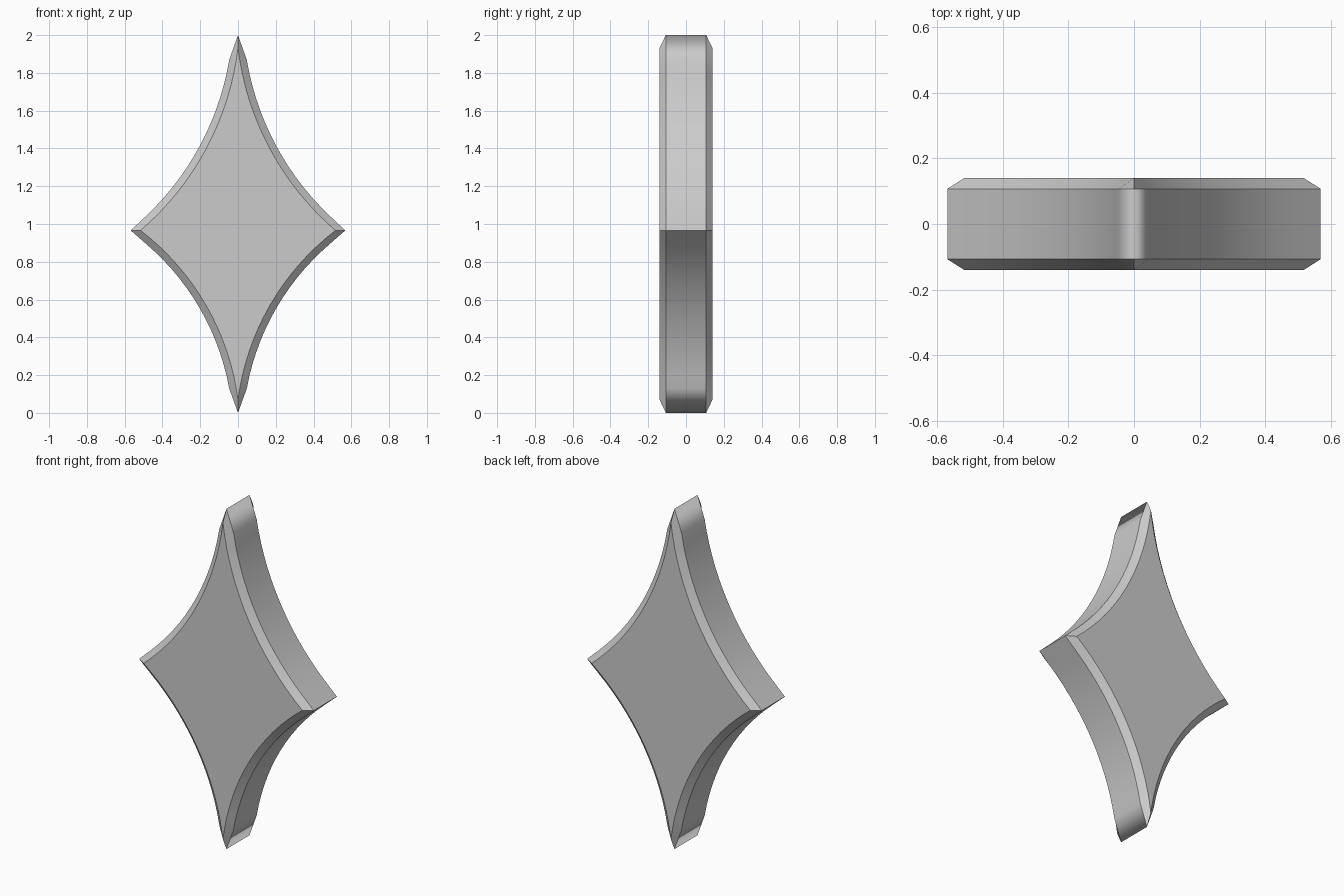
import bpy, bmesh, math
from mathutils import Vector

if "Cube" in bpy.data.objects:
    bpy.data.objects.remove(bpy.data.objects["Cube"])

N = 16            # segments per concave arc
SAG = 0.103       # how far each arc bows inward
BEVEL = 0.037     # bevel width seen from the front
Y_RIM, Y_FACE = 0.107, 0.14


def arc(a, b):
    """Circular arc from a to b bowing toward the centre; returns points and outward normals."""
    a, b = Vector(a), Vector(b)
    half = (b - a).length / 2
    along = (b - a).normalized()
    out = Vector((-along.y, along.x))
    if out.dot(a + b - Vector((0, 2))) < 0:
        out = -out
    radius = (half * half + SAG * SAG) / (2 * SAG)
    centre = (a + b) / 2 + out * (radius - SAG)
    span = math.asin(half / radius)
    pts = []
    for i in range(N + 1):
        t = span * (2 * i / N - 1)
        d = along * math.sin(t) - out * math.cos(t)
        pts.append((centre + d * radius, -d))
    return pts


# Corner pairs: bevelled face corner, outer rim corner
inner_c = [(0, 1.933), (0.516, 0.966), (0, 0.07), (-0.516, 0.966)]
outer_c = [(0, 2), (0.568, 0.966), (0, 0), (-0.568, 0.966)]
inner, outer = [], []
for k in range(4):
    for i, (p, n) in enumerate(arc(inner_c[k], inner_c[(k + 1) % 4])[:-1]):
        inner.append(p)
        outer.append(Vector(outer_c[k]) if i == 0 else p + n * BEVEL)

# Four rings: front face, front rim, back rim, back face
bm = bmesh.new()
rings = [[bm.verts.new((p.x, y, p.y)) for p in ring] for ring, y in
         ((inner, -Y_FACE), (outer, -Y_RIM), (outer, Y_RIM), (inner, Y_FACE))]
count = len(inner)
for r0, r1 in zip(rings, rings[1:]):
    for i in range(count):
        j = (i + 1) % count
        bm.faces.new((r0[i], r0[j], r1[j], r1[i]))
bm.faces.new(rings[0])
bm.faces.new(rings[3])
bmesh.ops.recalc_face_normals(bm, faces=bm.faces)

# Smooth shading, sharp creases except across the top and bottom tips
for f in bm.faces:
    f.smooth = True
for e in bm.edges:
    e.smooth = e.calc_face_angle(0) < math.radians(28)
for i in (0, 2 * N):
    bm.edges.get((rings[1][i], rings[2][i])).smooth = True

mesh = bpy.data.meshes.new("diamond_plate")
bm.to_mesh(mesh)
bm.free()
bpy.context.collection.objects.link(bpy.data.objects.new("diamond_plate", mesh))
